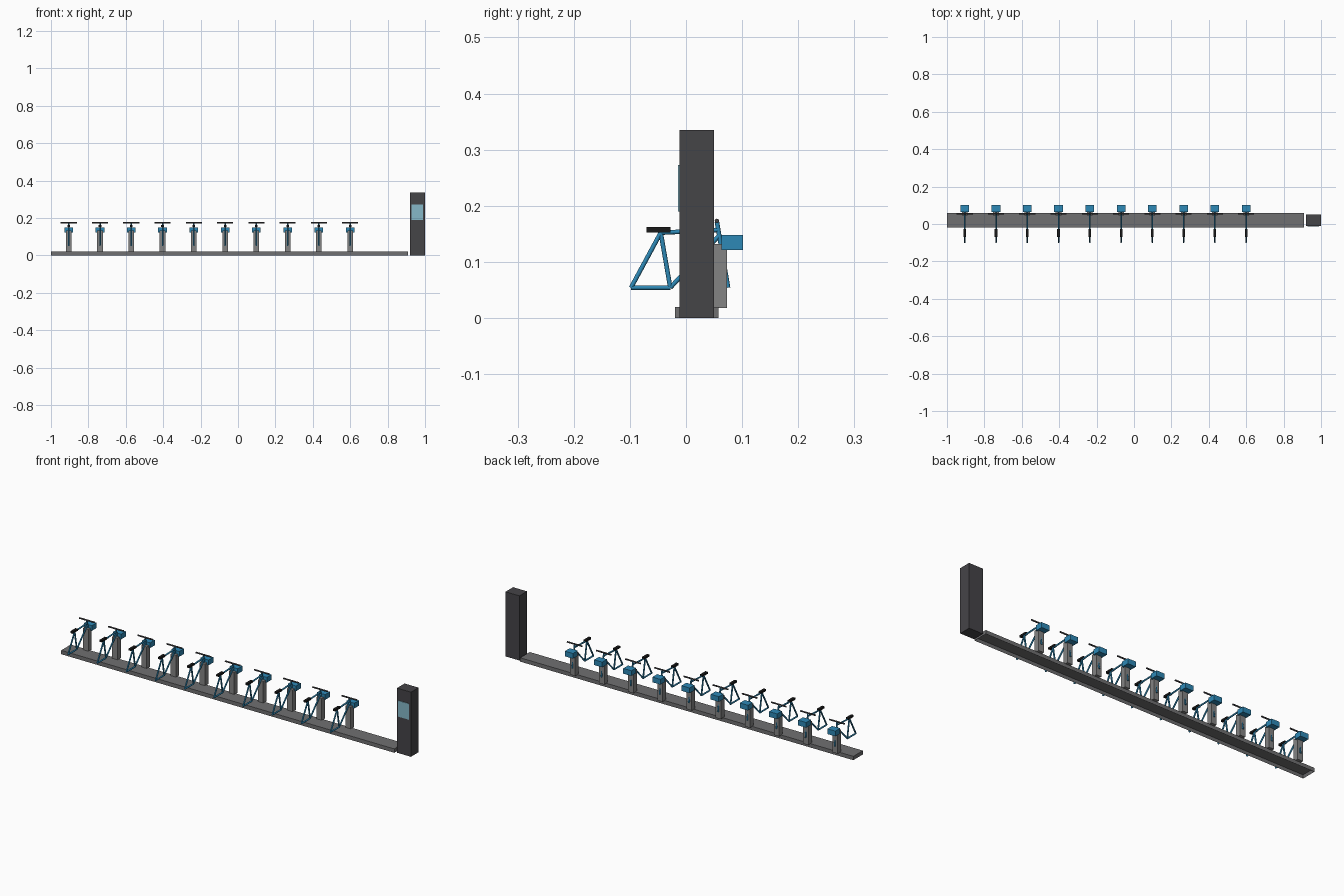
import bpy
import bmesh
from mathutils import Vector

cube = bpy.data.objects.get("Cube")
if cube:
    bpy.data.objects.remove(cube, do_unlink=True)


def material(name, rgb):
    m = bpy.data.materials.new(name)
    m.use_nodes = True
    m.diffuse_color = (*rgb, 1)
    m.node_tree.nodes["Principled BSDF"].inputs["Base Color"].default_value = (*rgb, 1)
    return m


BASE = material("base grey", (0.16, 0.16, 0.165))
POST = material("post grey", (0.23, 0.23, 0.23))
DARK = material("charcoal", (0.06, 0.058, 0.064))
BLUE = material("bike blue", (0.027, 0.25, 0.47))
BLACK = material("saddle black", (0.01, 0.01, 0.01))
SCREEN = material("screen blue", (0.24, 0.48, 0.58))


def finish(bm, name, mat):
    bmesh.ops.recalc_face_normals(bm, faces=bm.faces)
    mesh = bpy.data.meshes.new(name)
    bm.to_mesh(mesh)
    bm.free()
    mesh.materials.append(mat)
    ob = bpy.data.objects.new(name, mesh)
    bpy.context.collection.objects.link(ob)
    return ob


def box(name, lo, hi, mat):
    lo, hi = Vector(lo), Vector(hi)
    bm = bmesh.new()
    bmesh.ops.create_cube(bm, size=1)
    for v in bm.verts:
        v.co = (lo + hi) / 2 + v.co * (hi - lo)
    return finish(bm, name, mat)


def tubes(name, paths, radius, mat, sides=8):
    """Join straight tubes between pairs of points into one object."""
    bm = bmesh.new()
    for a, b in paths:
        a, b = Vector(a), Vector(b)
        made = bmesh.ops.create_cone(bm, cap_ends=True, segments=sides,
                                     radius1=radius, radius2=radius, depth=(b - a).length)
        turn = (b - a).to_track_quat("Z", "Y")
        for v in made["verts"]:
            v.co = turn @ v.co + (a + b) / 2
    ob = finish(bm, name, mat)
    for p in ob.data.polygons:
        p.use_smooth = len(p.vertices) == 4
    ob.data.set_sharp_from_angle(angle=0.9)
    return ob


# Base channel, open underneath
base = box("base_channel", (-1, -0.02, 0), (0.91, 0.058, 0.02), BASE)
bm = bmesh.new()
bm.from_mesh(base.data)
bottom = [f for f in bm.faces if f.normal.z < -0.9]
bmesh.ops.inset_region(bm, faces=bottom, thickness=0.008)
bmesh.ops.translate(bm, verts=bottom[0].verts, vec=(0, 0, 0.014))
bm.to_mesh(base.data)
bm.free()

# Payment kiosk
box("kiosk", (0.92, -0.012, 0), (1, 0.05, 0.335), DARK)
box("kiosk_screen", (0.928, -0.0145, 0.19), (0.99, -0.011, 0.273), SCREEN)

# Bicycle frame joints in the side plane
rear, crank = (0, -0.098, 0.054), (0, -0.028, 0.054)
seat, head = (0, -0.045, 0.152), (0, 0.059, 0.157)
fork_end, neck, stem_top = (0, 0.075, 0.054), (0, 0.06, 0.148), (0, 0.055, 0.172)
frame_paths = [(rear, crank), (rear, seat), (crank, seat), (seat, head),
               (crank, neck), (stem_top, fork_end)]

parts = [
    box("dock_post", (-0.015, 0.045, 0.018), (0.015, 0.073, 0.132), POST),
    box("front_basket", (-0.023, 0.063, 0.121), (0.023, 0.102, 0.148), BLUE),
    tubes("bike_frame", frame_paths, 0.004, BLUE),
    box("saddle", (-0.007, -0.07, 0.152), (0.007, -0.028, 0.162), BLACK),
    tubes("handlebar", [((-0.043, 0.055, 0.173), (0.043, 0.055, 0.173))], 0.004, DARK),
]

# Ten docked bicycles in a row
for i in range(10):
    for part in parts:
        ob = part if i == 0 else part.copy()
        if i:
            bpy.context.collection.objects.link(ob)
        ob.location.x = -0.905 + i * 0.1672
